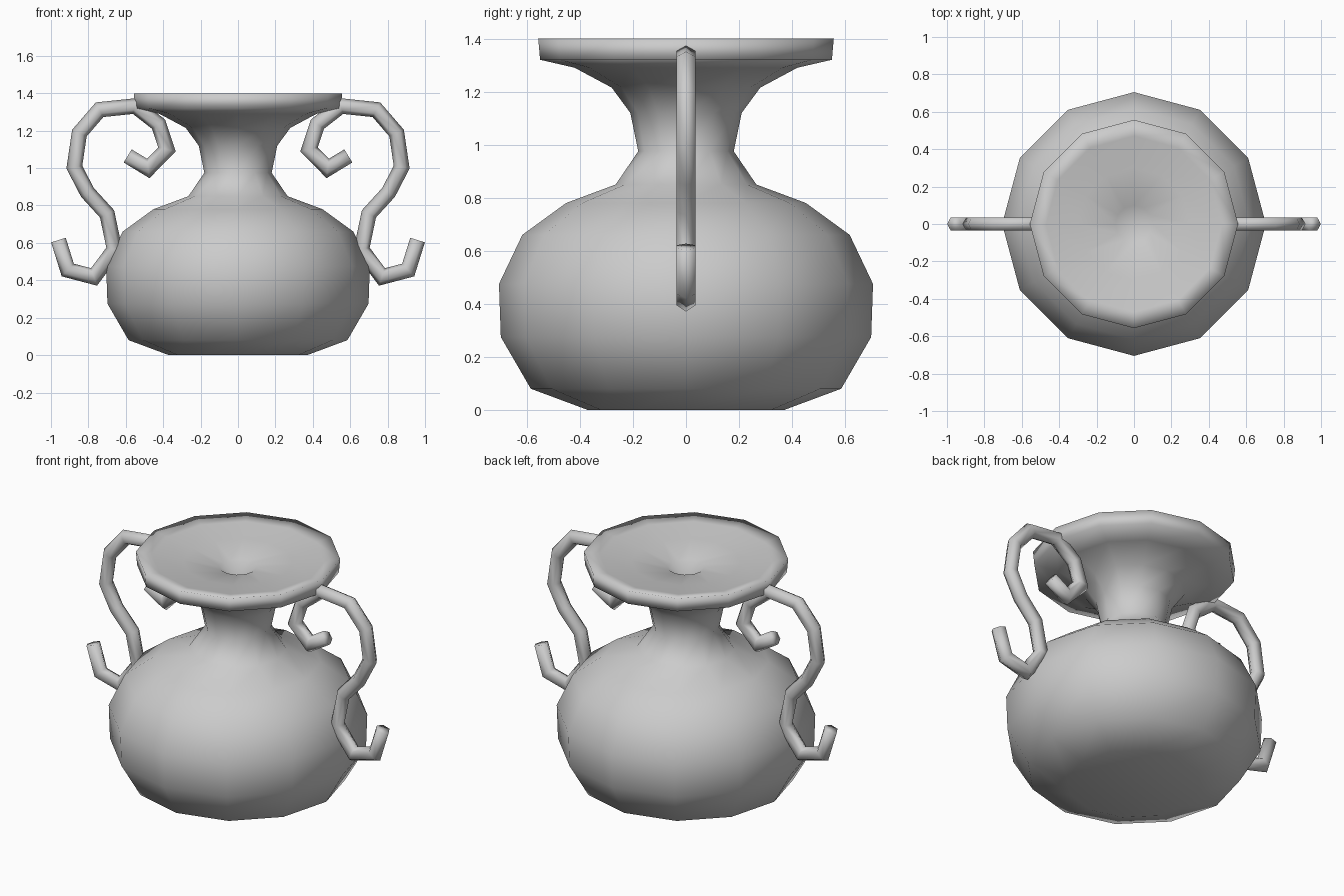
import bpy, bmesh, math
from mathutils import Vector

old = bpy.data.objects.get("Cube")
if old:
    bpy.data.objects.remove(old, do_unlink=True)

clay = bpy.data.materials.new("grey_clay")
clay.use_nodes = True
colour = (0.6, 0.6, 0.6, 1)
clay.diffuse_color = colour
clay.node_tree.nodes["Principled BSDF"].inputs["Base Color"].default_value = colour


def finish(bm, name):
    """Turn a bmesh into a smooth, coloured object."""
    bmesh.ops.recalc_face_normals(bm, faces=bm.faces)
    for face in bm.faces:
        face.smooth = True
    mesh = bpy.data.meshes.new(name)
    bm.to_mesh(mesh)
    bm.free()
    mesh.materials.append(clay)
    obj = bpy.data.objects.new(name, mesh)
    bpy.context.collection.objects.link(obj)


def bridge(bm, rings):
    """Join successive closed rings with quads."""
    for a, b in zip(rings, rings[1:]):
        n = len(a)
        for i in range(n):
            j = (i + 1) % n
            bm.faces.new((a[i], a[j], b[j], b[i]))


def lathe(name, profile, tip, sides=12):
    """Spin a profile about z, flat below and closed to a point on top."""
    bm = bmesh.new()
    rings = []
    for r, z in profile:
        angles = [math.tau * i / sides for i in range(sides)]
        rings.append([bm.verts.new((r * math.cos(a), r * math.sin(a), z)) for a in angles])
    bridge(bm, rings)
    bm.faces.new(rings[0])
    centre = bm.verts.new((0, 0, tip))
    top = rings[-1]
    for i in range(sides):
        bm.faces.new((top[i], top[(i + 1) % sides], centre))
    finish(bm, name)


def tube(name, path, side, radius=0.041, sides=6):
    """Mitred tube along a path in the xz plane."""
    pts = [Vector((x * side, 0, z)) for x, z in path]
    bm = bmesh.new()
    rings = []
    for i, p in enumerate(pts):
        before = (p - pts[i - 1]).normalized() if i else (pts[1] - p).normalized()
        after = (pts[i + 1] - p).normalized() if i < len(pts) - 1 else before
        along = (before + after).normalized()
        across = Vector((-along.z, 0, along.x)) / along.dot(after)
        ring = []
        for k in range(sides):
            a = math.tau * k / sides
            offset = across * math.cos(a) + Vector((0, 1, 0)) * math.sin(a)
            ring.append(bm.verts.new(p + offset * radius))
        rings.append(ring)
    bridge(bm, rings)
    bm.faces.new(rings[0])
    bm.faces.new(rings[-1])
    finish(bm, name)


# Vase: foot, belly, neck, flared lip and shallow dished top
vase_profile = [
    (0.37, 0), (0.585, 0.08), (0.698, 0.275), (0.705, 0.475), (0.617, 0.66),
    (0.452, 0.78), (0.265, 0.85), (0.18, 0.975), (0.21, 1.12), (0.28, 1.215),
    (0.42, 1.29), (0.55, 1.32), (0.557, 1.40),
    (0.47, 1.385), (0.30, 1.36), (0.10, 1.33),
]
lathe("vase_body", vase_profile, 1.26)

# Scrolled handles, one on each side
scroll = [
    (0.96, 0.615), (0.91, 0.455), (0.77, 0.418), (0.66, 0.565), (0.70, 0.755),
    (0.805, 0.87), (0.875, 1.005), (0.848, 1.187), (0.74, 1.312), (0.55, 1.332),
    (0.425, 1.235), (0.38, 1.10), (0.48, 0.998), (0.59, 1.065),
]
tube("left_handle", scroll, 1)
tube("right_handle", scroll, -1)
